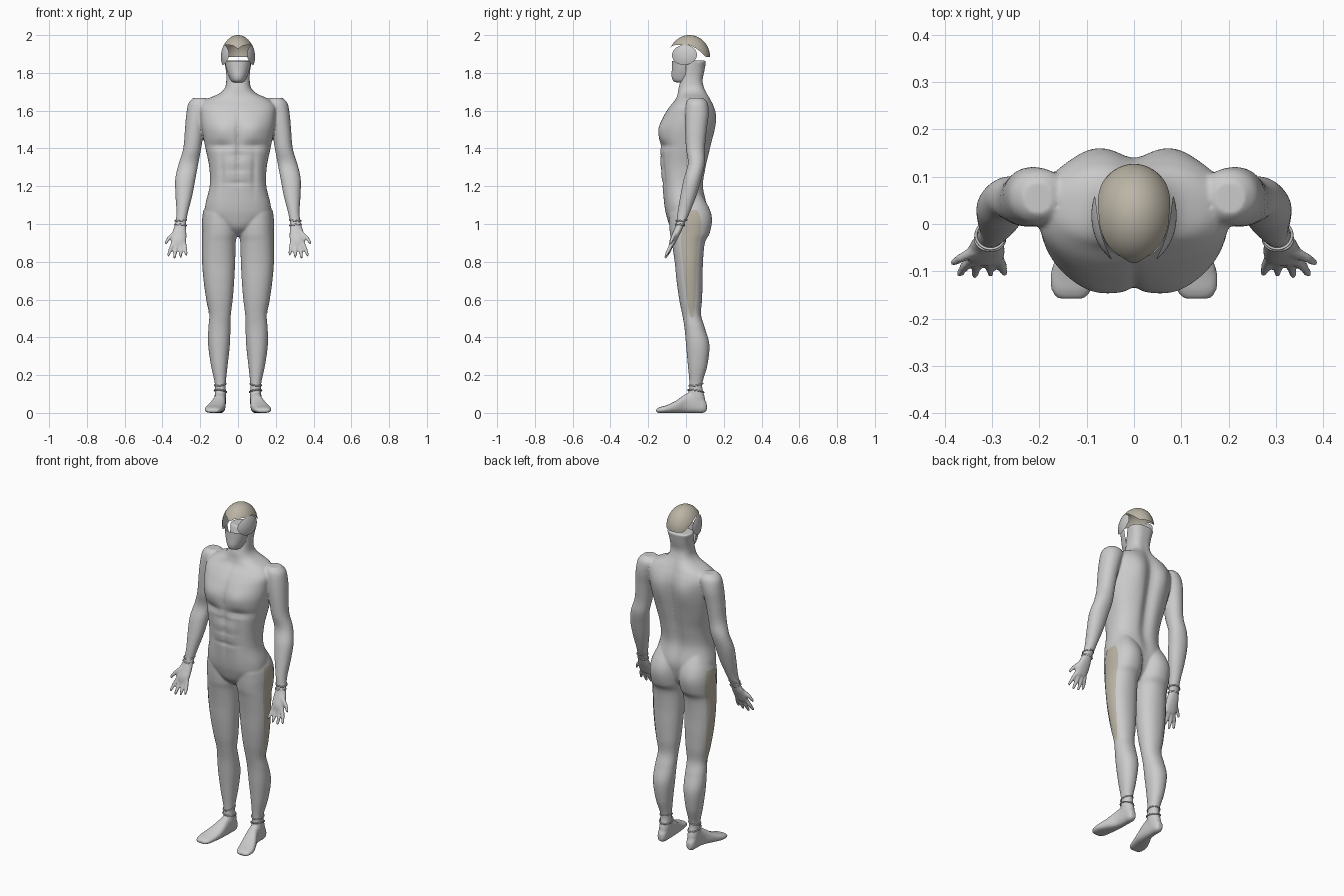
import bpy, bmesh
from math import sin, cos, pi, exp, sqrt
from mathutils import Vector

if "Cube" in bpy.data.objects:
    bpy.data.objects.remove(bpy.data.objects["Cube"])


def sample(rows, t):
    """Smooth (Catmull-Rom) interpolation through the rows, t in 0..1"""
    f = t * (len(rows) - 1)
    i = min(int(f), len(rows) - 2)
    f -= i
    a, b, c, d = (rows[max(0, min(len(rows) - 1, i + k))] for k in (-1, 0, 1, 2))
    return [0.5 * (2*q + (r - p)*f + (2*p - 5*q + 4*r - s)*f*f + (3*q - p - 3*r + s)*f**3)
            for p, q, r, s in zip(a, b, c, d)]


def section(row, ang, power=2.0, grow=0.0):
    """Point on the superellipse spanning a0..a1, b0..b1 of a row (t, a0, a1, b0, b1)"""
    t, a0, a1, b0, b1 = row
    c, s = cos(ang), sin(ang)
    e = 2 / power
    ex = abs(c)**e * (1 if c > 0 else -1)
    ey = abs(s)**e * (1 if s > 0 else -1)
    return ((a0 + a1)/2 + (abs(a1 - a0)/2 + grow)*ex, (b0 + b1)/2 + (abs(b1 - b0)/2 + grow)*ey, t)


def loft(bm, rows, side=1, power=2.0, along_y=False, detail=None, n=40):
    steps = (len(rows) - 1) * 6
    rings = []
    for k in range(steps + 1):
        row = sample(rows, k / steps)
        ring = []
        for j in range(n):
            x, y, z = section(row, 2*pi*j/n, power)
            if along_y:
                y, z = z, y
            if detail:
                y += detail(x, y, z)
            ring.append(bm.verts.new((x*side, y, z)))
        rings.append(ring)
    faces = [bm.faces.new((r[j], r[(j+1) % n], q[(j+1) % n], q[j]))
             for r, q in zip(rings, rings[1:]) for j in range(n)]
    faces += [bm.faces.new(rings[0][::-1]), bm.faces.new(rings[-1])]
    bmesh.ops.recalc_face_normals(bm, faces=faces)


def rod(bm, p, q, r0, r1):
    """Round-ended finger segment"""
    p, q = Vector(p), Vector(q)
    m = (q - p).to_track_quat('Z', 'Y').to_matrix().to_4x4()
    m.translation = (p + q) / 2
    bmesh.ops.create_cone(bm, cap_ends=True, segments=12, radius1=r0, radius2=r1,
                          depth=(q - p).length, matrix=m)
    for c, r in ((p, r0), (q, r1)):
        v = bmesh.ops.create_icosphere(bm, subdivisions=2, radius=r)['verts']
        bmesh.ops.translate(bm, verts=v, vec=c)


def finish(bm, name, mat=None):
    me = bpy.data.meshes.new(name)
    for f in bm.faces:
        f.smooth = True
    bm.to_mesh(me)
    bm.free()
    ob = bpy.data.objects.new(name, me)
    bpy.context.collection.objects.link(ob)
    if mat:
        me.materials.append(mat)
    return ob


def patch(name, fn, nu, nv, mat=None):
    """Open surface sheet from fn(u, v)"""
    bm = bmesh.new()
    g = [[bm.verts.new(fn(i/nu, j/nv)) for j in range(nv + 1)] for i in range(nu + 1)]
    for i in range(nu):
        for j in range(nv):
            bm.faces.new((g[i][j], g[i+1][j], g[i+1][j+1], g[i][j+1]))
    bmesh.ops.remove_doubles(bm, verts=bm.verts, dist=1e-5)
    bmesh.ops.recalc_face_normals(bm, faces=bm.faces)
    return finish(bm, name, mat)


def bump(v, centre, width):
    return exp(-((v - centre) / width)**2)


def muscles(x, y, z):
    """Chest, belly and spine relief on the torso"""
    ax = abs(x)
    if y > 0.02:
        return -0.024*bump(x, 0, 0.035)*bump(z, 1.4, 0.28) + 0.012*bump(ax, 0.09, 0.05)*bump(z, 1.55, 0.1)
    if y > -0.03:
        return 0
    d = 0.012*bump(x, 0, 0.014)*bump(z, 1.4, 0.2)
    d -= 0.012*bump(ax, 0.085, 0.06)*bump(z, 1.5, 0.06)
    d += 0.012*bump(z, 1.415, 0.02)*bump(ax, 0.09, 0.07)
    d += sum(0.006*bump(z, c, 0.01)*bump(x, 0, 0.07) for c in (1.22, 1.29, 1.36))
    return d + 0.008*bump(ax, 0.085, 0.014)*bump(z, 1.28, 0.1)


tan = bpy.data.materials.new("tan_cloth")
tan.diffuse_color = (0.5, 0.46, 0.38, 1)
tan.use_nodes = True
tan.node_tree.nodes["Principled BSDF"].inputs["Base Color"].default_value = tan.diffuse_color

torso = [(.935, .03, -.03, .05), (.98, .09, -.08, .085), (1.04, .165, -.103, .105),
         (1.1, .173, -.115, .112), (1.2, .15, -.125, .095), (1.3, .152, -.136, .11),
         (1.4, .172, -.138, .132), (1.5, .192, -.14, .15), (1.57, .2, -.118, .155),
         (1.62, .2, -.088, .146), (1.66, .165, -.056, .13), (1.69, .1, -.045, .116),
         (1.72, .07, -.04, .102), (1.76, .062, -.03, .092), (1.81, .064, -.02, .1),
         (1.865, .074, .0, .108)]
leg = [(1.15, .04, .145, -.03, .085), (1.08, .01, .178, -.085, .125), (1.02, .004, .188, -.09, .138),
       (.95, .004, .188, -.085, .125), (.9, .012, .188, -.075, .1), (.8, .015, .188, -.06, .09),
       (.7, .02, .18, -.05, .088), (.6, .028, .166, -.036, .085), (.52, .038, .152, -.02, .08),
       (.45, .04, .157, -.008, .1), (.36, .043, .158, 0, .124), (.25, .055, .143, .01, .113),
       (.15, .065, .122, .018, .086), (.08, .062, .124, .01, .1), (.02, .068, .12, .005, .105)]
foot = [(.11, .08, .11, .012, .05), (.09, .068, .12, 0, .08), (.05, .065, .123, 0, .11),
        (0, .065, .13, 0, .1), (-.05, .068, .155, 0, .066), (-.1, .078, .175, 0, .042),
        (-.14, .09, .174, 0, .03), (-.158, .105, .16, .003, .02)]
arm = [(1.668, .17, .235, .02, .09), (1.64, .14, .262, 0, .115), (1.58, .16, .274, -.005, .12),
       (1.5, .18, .281, -.005, .11), (1.4, .195, .29, 0, .1), (1.32, .21, .314, .01, .1),
       (1.24, .225, .332, -.012, .082), (1.15, .242, .331, -.03, .055), (1.06, .265, .326, -.045, .02),
       (1.0, .275, .334, -.052, -.008), (.96, .273, .347, -.068, -.025),
       (.92, .273, .354, -.085, -.045), (.89, .28, .352, -.09, -.06)]
fingers = [((.285, -.073, .9), (.278, -.088, .865), (.274, -.104, .84)),
           ((.304, -.075, .895), (.304, -.09, .855), (.303, -.106, .828)),
           ((.325, -.075, .895), (.332, -.09, .855), (.336, -.108, .824)),
           ((.343, -.075, .9), (.358, -.09, .865), (.368, -.106, .835)),
           ((.335, -.058, .955), (.366, -.072, .925), (.382, -.082, .9))]

# Body: all limbs fused into one smooth skin
bm = bmesh.new()
loft(bm, [(z, -w, w, f, b) for z, w, f, b in torso], power=2.4, detail=muscles, n=96)
for s in (-1, 1):
    loft(bm, leg, s, 2.15)
    loft(bm, foot, s, 2.6, along_y=True)
    loft(bm, arm, s, 2.1)
    for a, b, c in fingers:
        a, b, c = ((p[0]*s, p[1], p[2]) for p in (a, b, c))
        rod(bm, a, b, .0115, .0105)
        rod(bm, b, c, .0105, .008)
body = finish(bm, "body")
m = body.modifiers.new("fuse", 'REMESH')
m.mode = 'VOXEL'
m.voxel_size = 0.006
m.use_smooth_shade = True
m = body.modifiers.new("soften", 'SMOOTH')
m.factor = 0.5
m.iterations = 4

# Skull cap: dome with a rim arched over the sides and low at the back
HC, HR = Vector((0, .018, 1.885)), Vector((.088, .109, .115))


def cap_point(u, v):
    a = 2*pi*u
    back = max(0, sin(a))
    rim = 1.95 - .066*min(1, back*1.25)**1.5 - .02*bump(cos(a), 0, .25)*(sin(a) < 0)
    top = pi/2
    low = (rim - HC.z) / HR.z
    low = low if abs(low) < 1 else 0
    el = low + (top - low)*v
    return HC + Vector((HR.x*cos(a)*cos(el), HR.y*sin(a)*cos(el), HR.z*sin(el)))


patch("skull_cap", cap_point, 64, 14, tan)

# Lower face mask
mask = [(1.748, -.02, .02, -.04, .04), (1.756, -.036, .036, -.066, .06), (1.78, -.048, .048, -.076, .07),
        (1.82, -.062, .062, -.075, .075), (1.862, -.07, .07, -.074, .075)]
patch("face_mask", lambda u, v: Vector(section(sample(mask, v), pi*(1 + u), 2.1)), 32, 14)

for s, side in ((-1, "left"), (1, "right")):
    # Ear plate: oval piece of the head surface
    def plate(u, v):
        y = -.008 + .066*v*cos(2*pi*u)
        z = 1.895 + .053*v*sin(2*pi*u) + .1*(y + .008)*.3
        k = 1 - ((y - HC.y)/HR.y)**2 - ((z - HC.z)/HR.z)**2
        return Vector((s*(HR.x + .002)*sqrt(max(k, 0)), y, z))
    patch(side + "_ear_plate", plate, 40, 8)

    # Outer thigh panel: strip lying on the leg
    def panel(u, v):
        row = sample(leg, (1.1 + 7.1*v)/14)
        w = .12 + .38*sin(pi*min(1, .12 + .88*v))**.7
        x, y, z = section(row, -.02 + w*(2*u - .8), 2.15, .002)
        return Vector((x*s, y, z))
    patch(side + "_thigh_panel", panel, 10, 48, tan)

    # Wrist and ankle straps
    for i, (loc, sc, tilt) in enumerate([((.303, -.024, 1.02), (.031, .029), .1),
                                         ((.304, -.032, .995), (.031, .025), -.1),
                                         ((.094, .052, .15), (.031, .037), .15),
                                         ((.093, .052, .115), (.033, .042), -.15)]):
        bpy.ops.mesh.primitive_torus_add(major_segments=32, minor_segments=8, major_radius=1,
                                         minor_radius=.1, rotation=(tilt, tilt*s, 0),
                                         location=(loc[0]*s, loc[1], loc[2]))
        ob = bpy.context.object
        ob.scale = (sc[0], sc[1], .04)
        ob.name = side + ("_wrist_strap" if i < 2 else "_ankle_strap")
        bpy.ops.object.shade_smooth()
